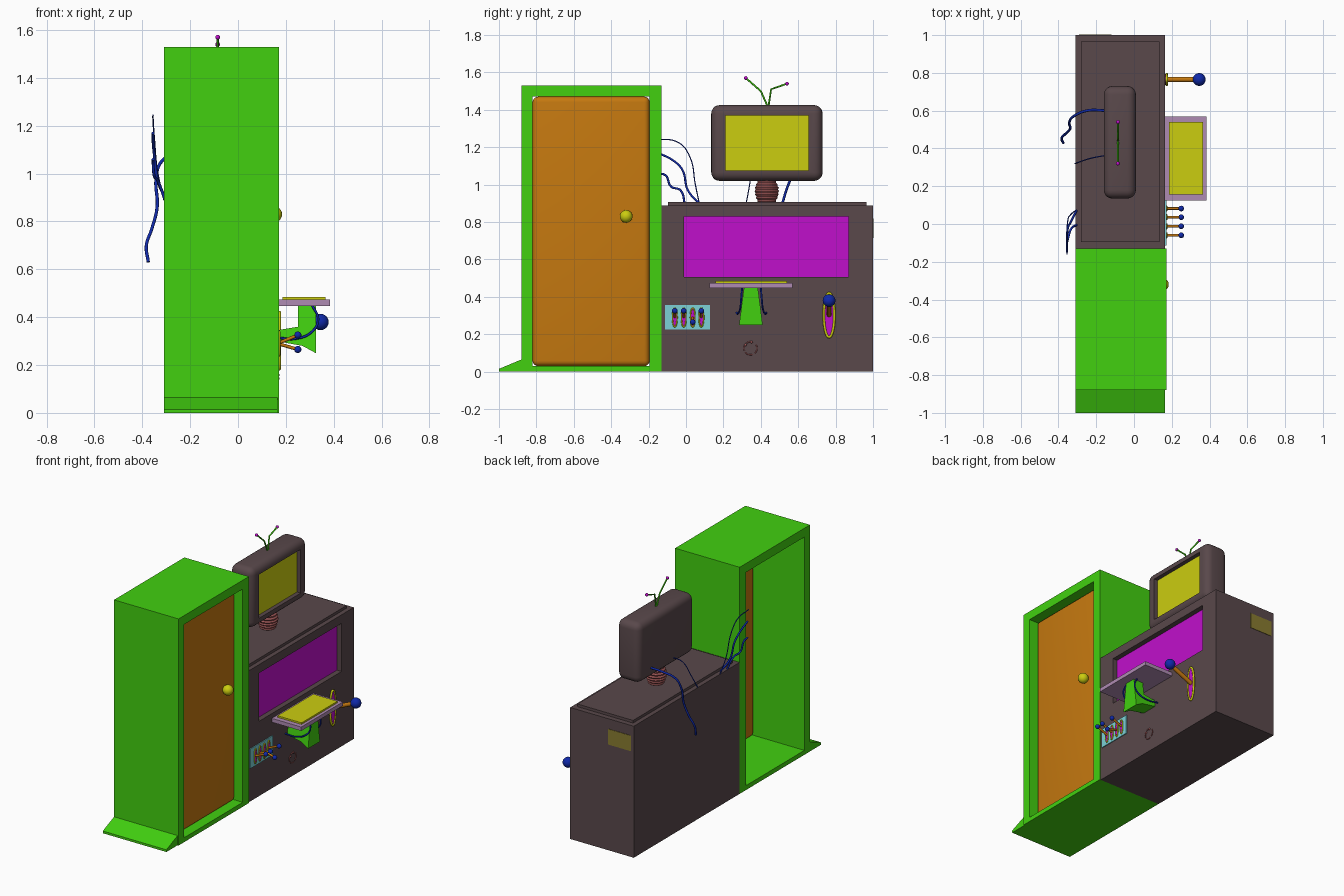
import bpy, bmesh, math
from mathutils import Vector

if "Cube" in bpy.data.objects:
    bpy.data.objects.remove(bpy.data.objects["Cube"])

def mat(name, r, g, b):
    m = bpy.data.materials.new(name)
    m.diffuse_color = (r, g, b, 1)
    m.use_nodes = True
    m.node_tree.nodes["Principled BSDF"].inputs["Base Color"].default_value = m.diffuse_color
    return m

GREEN = mat("bright green", 0.054, 0.63, 0.005)
BROWN = mat("dark brown grey", 0.1, 0.065, 0.07)
ORANGE = mat("orange", 0.56, 0.19, 0.005)
YELLOW = mat("yellow", 0.6, 0.61, 0.005)
MAGENTA = mat("magenta", 0.53, 0.005, 0.6)
LILAC = mat("lilac", 0.43, 0.26, 0.45)
BLUE = mat("blue", 0.005, 0.022, 0.4)
PINK = mat("dusty pink", 0.36, 0.1, 0.1)
CYAN = mat("pale cyan", 0.2, 0.64, 0.68)
OLIVE = mat("olive", 0.25, 0.2, 0.03)

def add(name, bm, m, smooth=False):
    bmesh.ops.recalc_face_normals(bm, faces=bm.faces)
    me = bpy.data.meshes.new(name)
    bm.to_mesh(me)
    bm.free()
    ob = bpy.data.objects.new(name, me)
    bpy.context.collection.objects.link(ob)
    if m:
        me.materials.append(m)
    if smooth:
        me.shade_smooth()
    return ob

def box(name, x, y, z, m, bevel=0):
    bm = bmesh.new()
    bmesh.ops.create_cube(bm, size=1)
    for v in bm.verts:
        v.co = [(a + b) / 2 + c * (b - a) for (a, b), c in zip((x, y, z), v.co)]
    if bevel:
        bmesh.ops.bevel(bm, geom=bm.edges[:], offset=bevel, segments=5, profile=0.5, affect='EDGES')
    return add(name, bm, m)

def smooth_angle(ob, deg=35):
    bpy.ops.object.select_all(action='DESELECT')
    ob.select_set(True)
    bpy.context.view_layer.objects.active = ob
    bpy.ops.object.shade_smooth_by_angle(angle=math.radians(deg))

def cut(ob, x, y, z):
    # subtract a box from an object and bake the result
    c = box("cutter", x, y, z, None)
    c.hide_render = True
    md = ob.modifiers.new("cut", 'BOOLEAN')
    md.operation, md.solver, md.object = 'DIFFERENCE', 'EXACT', c
    bpy.context.view_layer.update()
    me = bpy.data.meshes.new_from_object(ob.evaluated_get(bpy.context.evaluated_depsgraph_get()))
    ob.modifiers.clear()
    ob.data = me
    bpy.data.objects.remove(c)

def ball(name, p, r, m):
    bm = bmesh.new()
    bmesh.ops.create_uvsphere(bm, u_segments=20, v_segments=12, radius=r)
    bmesh.ops.translate(bm, verts=bm.verts, vec=p)
    return add(name, bm, m, True)

def tube(name, pts, r, m, curved=True):
    cu = bpy.data.curves.new(name, 'CURVE')
    cu.dimensions, cu.bevel_depth, cu.bevel_resolution = '3D', r, 2
    cu.resolution_u, cu.use_fill_caps = 8, True
    if curved:
        s = cu.splines.new('BEZIER')
        s.bezier_points.add(len(pts) - 1)
        for b, p in zip(s.bezier_points, pts):
            b.co = p
            b.handle_left_type = b.handle_right_type = 'AUTO'
    else:
        s = cu.splines.new('POLY')
        s.points.add(len(pts) - 1)
        for b, p in zip(s.points, pts):
            b.co = (*p, 1)
    cu.materials.append(m)
    ob = bpy.data.objects.new(name, cu)
    bpy.context.collection.objects.link(ob)
    bpy.context.view_layer.update()
    me = bpy.data.meshes.new_from_object(ob.evaluated_get(bpy.context.evaluated_depsgraph_get()))
    bpy.data.objects.remove(ob)
    ob = bpy.data.objects.new(name, me)
    bpy.context.collection.objects.link(ob)
    return ob

def prism(name, ring_a, ring_b, m):
    bm = bmesh.new()
    a, b = ([bm.verts.new(p) for p in r] for r in (ring_a, ring_b))
    bm.faces.new(a)
    bm.faces.new(b)
    for i in range(len(a)):
        j = (i + 1) % len(a)
        bm.faces.new((a[i], a[j], b[j], b[i]))
    return add(name, bm, m)

X0, X1 = -0.31, 0.165

# cabinet: a box open at the front and back, with a ramp and a recessed door
cab = box("cabinet", (X0, 0.172), (-0.88, -0.13), (0, 1.53), GREEN)
cut(cab, (-1, 1), (-0.82, -0.195), (0.03, 1.47))
ramp = [(-0.88, 0), (-0.88, 0.065), (-1, 0.015), (-1, 0)]
prism("ramp", [(X0, *p) for p in ramp], [(X1, *p) for p in ramp], GREEN)
smooth_angle(box("door", (0.06, 0.12), (-0.82, -0.195), (0.03, 1.47), ORANGE, 0.029))
ball("door_knob", (0.15, -0.32, 0.83), 0.034, YELLOW)

# desk with a recessed front panel
desk = box("desk", (X0, X1), (-0.13, 1), (0, 0.888), BROWN)
cut(desk, (0.128, 1), (-0.01, 0.87), (0.505, 0.83))
box("desk_panel", (0.122, 0.13), (-0.01, 0.87), (0.505, 0.83), MAGENTA)
box("desk_top", (-0.28, 0.135), (-0.095, 0.965), (0.885, 0.906), BROWN)
box("side_label", (-0.29, -0.12), (0.995, 1.003), (0.715, 0.82), OLIVE)

# monitor, ribbed stand and antennas
mon = box("monitor", (-0.16, 0.01), (0.135, 0.73), (1.02, 1.425), BROWN, 0.045)
smooth_angle(mon)
cut(mon, (-0.02, 1), (0.21, 0.655), (1.075, 1.37))
box("screen", (-0.025, -0.018), (0.21, 0.655), (1.075, 1.37), YELLOW)

bm = bmesh.new()
N, K = 24, 15
rings = []
for k in range(K):
    t = k / (K - 1)
    r = 0.04 + 0.02 * math.sin(math.pi * t) + (0.006 if k % 2 else 0)
    rings.append([bm.verts.new((-0.08 + r * math.cos(i * math.tau / N),
                  0.432 + r * math.sin(i * math.tau / N), 0.9 + 0.13 * t)) for i in range(N)])
for a, b in zip(rings, rings[1:]):
    for i in range(N):
        bm.faces.new((a[i], a[(i + 1) % N], b[(i + 1) % N], b[i]))
bm.faces.new(rings[0])
bm.faces.new(rings[-1])
add("monitor_stand", bm, PINK)

for side, path in (("left", [(0.44, 1.41), (0.40, 1.50), (0.32, 1.57)]),
                   ("right", [(0.44, 1.41), (0.455, 1.51), (0.54, 1.54)])):
    tube("antenna_" + side, [(-0.085, *p) for p in path], 0.005, GREEN, False)
    ball("antenna_tip_" + side, (-0.085, *path[-1]), 0.01, MAGENTA)

# tray with yellow pad, tapered bracket and two hanging wires
box("tray", (X1, 0.385), (0.125, 0.57), (0.447, 0.473), LILAC)
box("tray_pad", (0.185, 0.365), (0.157, 0.54), (0.47, 0.484), YELLOW)
prof = [(0.16, 0.345), (0.25, 0.36), (0.25, 0.45), (0.325, 0.45), (0.325, 0.25), (0.27, 0.28), (0.16, 0.3)]
prism("tray_bracket", *[[(x, 0.347 + s * (0.063 - (z - 0.25) * 0.13), z) for x, z in prof]
                        for s in (-1, 1)], GREEN)
for s in (-1, 1):
    tube("tray_wire", [(0.16, 0.35 + s * 0.08, 0.315), (0.24, 0.35 + s * 0.072, 0.31),
                       (0.31, 0.35 + s * 0.06, 0.34), (0.335, 0.35 + s * 0.055, 0.39),
                       (0.31, 0.35 + s * 0.05, 0.45)], 0.005, BLUE)

# levers: oval slot, rim, rod and ball
def lever(name, y, z, w, h, tip, rod, knob, x, rim):
    pts = [(x, y + w * math.cos(i * math.tau / 32), z + h * math.sin(i * math.tau / 32)) for i in range(32)]
    prism(name + "_slot", [(X1 - 0.005, p[1], p[2]) for p in pts], [(x + 0.002, p[1], p[2]) for p in pts], MAGENTA)
    tube(name + "_rim", pts + pts[:1], rim, YELLOW, False)
    tube(name + "_rod", [(X1, y, z), tip], rod, ORANGE, False)
    ball(name + "_knob", tip, knob, BLUE)

box("lever_plate", (X1 - 0.005, X1 + 0.006), (-0.113, 0.127), (0.225, 0.357), CYAN)
for i, y in enumerate((-0.06, -0.012, 0.036, 0.082)):
    lever(f"small_lever_{i}", y, 0.29, 0.012, 0.05,
          (0.25, y, 0.265 if i == 2 else 0.325), 0.007, 0.015, X1 + 0.008, 0.004)
lever("big_lever", 0.765, 0.302, 0.028, 0.118, (0.345, 0.765, 0.38), 0.014, 0.034, X1 + 0.008, 0.007)

# broken ring ornament on the desk front
for i, (a0, a1) in enumerate(((80, 130), (145, 200), (215, 290), (310, 395))):
    tube(f"ornament_{i}", [(X1 + 0.002, 0.345 + 0.035 * math.cos(math.radians(a0 + (a1 - a0) * t / 6)),
         0.125 + 0.035 * math.sin(math.radians(a0 + (a1 - a0) * t / 6))) for t in range(7)], 0.003, PINK, False)
for y, z in ((0.35, 0.158), (0.318, 0.143)):
    ball("ornament_bead", (X1 + 0.002, y, z), 0.007, PINK)

# cables from the monitor
tube("monitor_cable", [(-0.14, 0.60, 1.09), (-0.25, 0.60, 1.085), (-0.32, 0.57, 1.05), (-0.342, 0.54, 0.98),
     (-0.338, 0.505, 0.86), (-0.36, 0.48, 0.77), (-0.383, 0.455, 0.70), (-0.375, 0.43, 0.63)], 0.007, BLUE)
tube("monitor_cable_thin", [(-0.14, 0.365, 1.07), (-0.22, 0.35, 1.05), (-0.27, 0.335, 0.97),
     (-0.312, 0.32, 0.89)], 0.003, BLUE)
# cables from the desk to the open back of the cabinet
for i, (r, path) in enumerate((
        (0.003, [(0.075, 0.88), (0.05, 1.0), (0.02, 1.15), (-0.04, 1.225), (-0.16, 1.245)]),
        (0.006, [(0.07, 0.90), (0.01, 0.97), (-0.02, 1.08), (-0.07, 1.13), (-0.15, 1.17)]),
        (0.006, [(-0.005, 0.89), (-0.03, 0.97), (-0.08, 0.99), (-0.11, 1.05), (-0.15, 1.06)]))):
    xs = (-0.305, -0.335, -0.35, -0.355, -0.355)
    tube(f"cabinet_cable_{i}", [(x, *p) for x, p in zip(xs, path)], r, BLUE)
